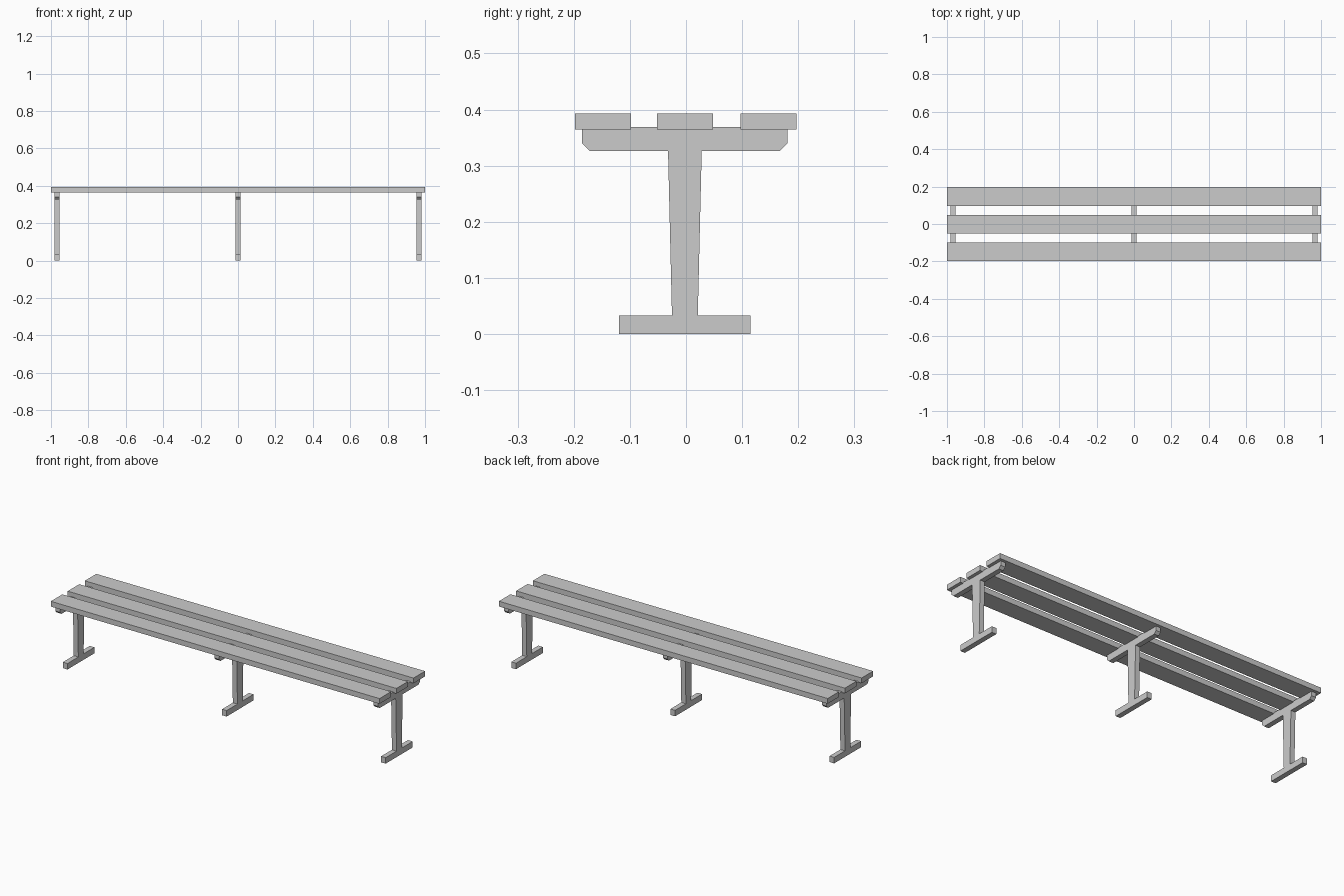
import bpy
import bmesh

cube = bpy.data.objects.get("Cube")
if cube:
    bpy.data.objects.remove(cube, do_unlink=True)

grey = bpy.data.materials.new("plain grey")
grey.use_nodes = True
COLOUR = (0.6, 0.6, 0.6, 1)
grey.diffuse_color = COLOUR
grey.node_tree.nodes["Principled BSDF"].inputs["Base Color"].default_value = COLOUR


def extrude_profile(name, profile, x, width):
    """Extrude a closed (y, z) outline along x, centred on x."""
    bm = bmesh.new()
    face = bm.faces.new([bm.verts.new((x - width / 2, y, z)) for y, z in profile])
    result = bmesh.ops.extrude_face_region(bm, geom=[face])
    moved = [v for v in result["geom"] if isinstance(v, bmesh.types.BMVert)]
    bmesh.ops.translate(bm, vec=(width, 0, 0), verts=moved)
    bmesh.ops.recalc_face_normals(bm, faces=bm.faces)
    mesh = bpy.data.meshes.new(name)
    bm.to_mesh(mesh)
    bm.free()
    mesh.materials.append(grey)
    obj = bpy.data.objects.new(name, mesh)
    bpy.context.collection.objects.link(obj)
    return obj


# Seat slats
SLAT_BOTTOM, SLAT_TOP, SLAT_HALF = 0.364, 0.393, 0.05
for label, y in (("front", -0.148), ("middle", -0.002), ("back", 0.147)):
    outline = [(y - SLAT_HALF, SLAT_BOTTOM), (y + SLAT_HALF, SLAT_BOTTOM),
               (y + SLAT_HALF, SLAT_TOP), (y - SLAT_HALF, SLAT_TOP)]
    extrude_profile(label + "_slat", outline, 0, 2)

# Supports: foot, tapered post and chamfered crossbar in one outline
half = [(0.117, 0), (0.117, 0.033), (0.023, 0.033), (0.030, 0.326),
        (0.169, 0.326), (0.183, 0.340), (0.183, SLAT_BOTTOM),
        (0.099, SLAT_BOTTOM), (0.099, 0.369), (0.050, 0.369),
        (0.050, SLAT_BOTTOM)]
outline = half + [(-y, z) for y, z in reversed(half)]
outline = [(y - 0.002, z) for y, z in outline]
for label, x in (("right", -0.968), ("middle", 0), ("left", 0.968)):
    extrude_profile(label + "_support", outline, x, 0.028)
